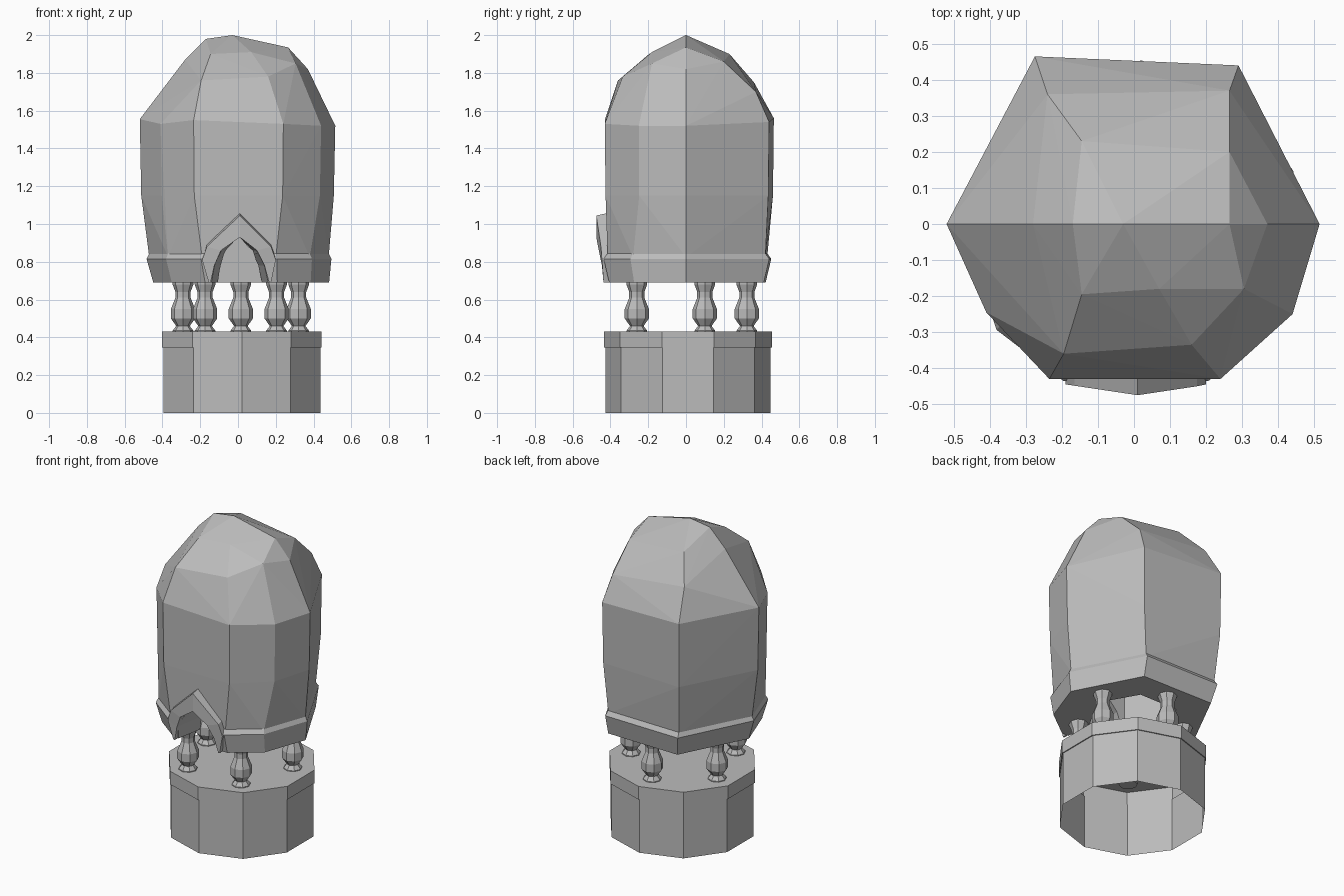
import bpy, bmesh
from math import sin, cos, pi, tau

cube = bpy.data.objects.get("Cube")
if cube:
    bpy.data.objects.remove(cube)

STONE = (0.5, 0.5, 0.5, 1)
stone = bpy.data.materials.new("grey stone")
stone.use_nodes = True
stone.diffuse_color = STONE
stone.node_tree.nodes["Principled BSDF"].inputs["Base Color"].default_value = STONE


def finish(name, bm):
    bmesh.ops.recalc_face_normals(bm, faces=bm.faces)
    mesh = bpy.data.meshes.new(name)
    bm.to_mesh(mesh)
    bm.free()
    mesh.materials.append(stone)
    obj = bpy.data.objects.new(name, mesh)
    bpy.context.collection.objects.link(obj)
    return obj


def loft(name, rings, cap_start=True, cap_end=True, closed=False):
    """Skin a series of equal-length loops of points."""
    bm = bmesh.new()
    loops = [[bm.verts.new(p) for p in ring] for ring in rings]
    pairs = list(zip(loops, loops[1:]))
    if closed:
        pairs.append((loops[-1], loops[0]))
    for a, b in pairs:
        for i in range(len(a)):
            j = (i + 1) % len(a)
            bm.faces.new((a[i], a[j], b[j], b[i]))
    if cap_start and not closed:
        bm.faces.new(loops[0][::-1])
    if cap_end and not closed:
        bm.faces.new(loops[-1])
    return finish(name, bm)


def lathe(name, profile, sides, cx, cy, start=-pi / 2, cap_start=True):
    """Turn a (radius, height) profile around a vertical axis."""
    rings = [[(cx + r * cos(start + tau * i / sides),
               cy + r * sin(start + tau * i / sides), z) for i in range(sides)]
             for r, z in profile]
    return loft(name, rings, cap_start)


def hull(name, points):
    bm = bmesh.new()
    for p in points:
        bm.verts.new(p)
    result = bmesh.ops.convex_hull(bm, input=bm.verts)
    loose = {v for v in result["geom_interior"] if isinstance(v, bmesh.types.BMVert)}
    bmesh.ops.delete(bm, geom=list(loose), context="VERTS")
    return finish(name, bm)


def cut(obj, cutter):
    mod = obj.modifiers.new("opening", "BOOLEAN")
    mod.operation = "DIFFERENCE"
    mod.solver = "EXACT"
    mod.object = cutter
    bpy.context.view_layer.objects.active = obj
    bpy.ops.object.modifier_apply(modifier=mod.name)


# Hollow drum with a slightly proud rim
lathe("base_drum", [(.437, 0), (.437, .345), (.444, .345), (.444, .43)],
      10, .02, .01, cap_start=False)

# Five turned balusters
turning = [(.055, .42), (.055, .435), (.036, .46), (.064, .5), (.064, .55),
           (.04, .61), (.04, .64), (.055, .68), (.055, .7)]
for i in range(5):
    a = pi / 2 + tau * i / 5
    lathe(f"baluster_{i + 1}", turning, 8, .015 + .322 * cos(a), .322 * sin(a))

# Faceted dome
shoulder = [(-.52, 0, 1.555), (-.41, -.245, 1.53), (-.235, -.43, 1.55), (.24, -.43, 1.53),
            (.44, -.25, 1.52), (.515, 0, 1.52), (.29, .44, 1.54), (-.275, .465, 1.56)]
foot = [(-.47, 0), (-.37, -.28), (-.19, -.415), (.2, -.415),
        (.38, -.28), (.48, 0), (.26, .42), (-.25, .43)]
crown = [(-.28, 0, 1.87), (-.17, 0, 1.98), (-.03, 0, 2), (.265, 0, 1.935), (.37, 0, 1.82),
         (-.145, -.195, 1.9), (.07, -.18, 1.91), (.305, -.18, 1.85),
         (-.195, -.36, 1.76), (.16, -.335, 1.78),
         (-.145, .23, 1.9), (-.24, .36, 1.75), (.265, .2, 1.86), (.265, .37, 1.7)]
waist = [(x * .985, y * .99, 1.15) for x, y, z in shoulder]
dome = hull("dome", [(x, y, .825) for x, y in foot] + waist + shoulder + crown)

# Flared band around the foot of the dome
band = loft("dome_band", [[(x * sx + dx, y * sy, z) for x, y in foot]
                          for sx, sy, dx, z in [(.98, .98, .012, .69), (1.03, 1.05, 0, .815),
                                                (1, 1, 0, .845)]])

# Inner chamber and tapering doorway
opening = [(-.145, .69), (-.125, .78), (-.09, .86), (.01, .93),
           (.1, .86), (.14, .78), (.165, .69)]
cavity = lathe("cavity_cutter", [(.27, .5), (.27, 1)], 6, .01, 0, start=0)
arch = [(opening[0][0], .6)] + opening + [(opening[-1][0], .6)]
doorway = loft("doorway_cutter", [[(.01 + (x - .01) * s, y, z) for x, z in arch]
                                  for s, y in [(1, -.6), (1, -.43), (.65, -.15)]])
for cutter in (cavity, doorway):
    for part in (dome, band):
        cut(part, cutter)
    bpy.data.objects.remove(cutter)

# Pointed surround of the doorway
outline = [(-.155, .69), (-.19, .81), (-.165, .9), (.01, 1.065),
           (.175, .9), (.2, .81), (.175, .69)]


def front(x, z):
    return -.437 - .03 * (1 - abs(x - .01) / .2) * (z > .85) - .008 * (z > .75)


sections = []
for (ox, oz), (ix, iz) in zip(outline, opening):
    lean = .02 if oz > .85 else 0
    sections.append([(ox, -.38, oz), (ox, front(ox, oz), oz - lean),
                     (ix, front(ix, iz), iz), (ix, -.38, iz)])
loft("doorway_surround", sections)
